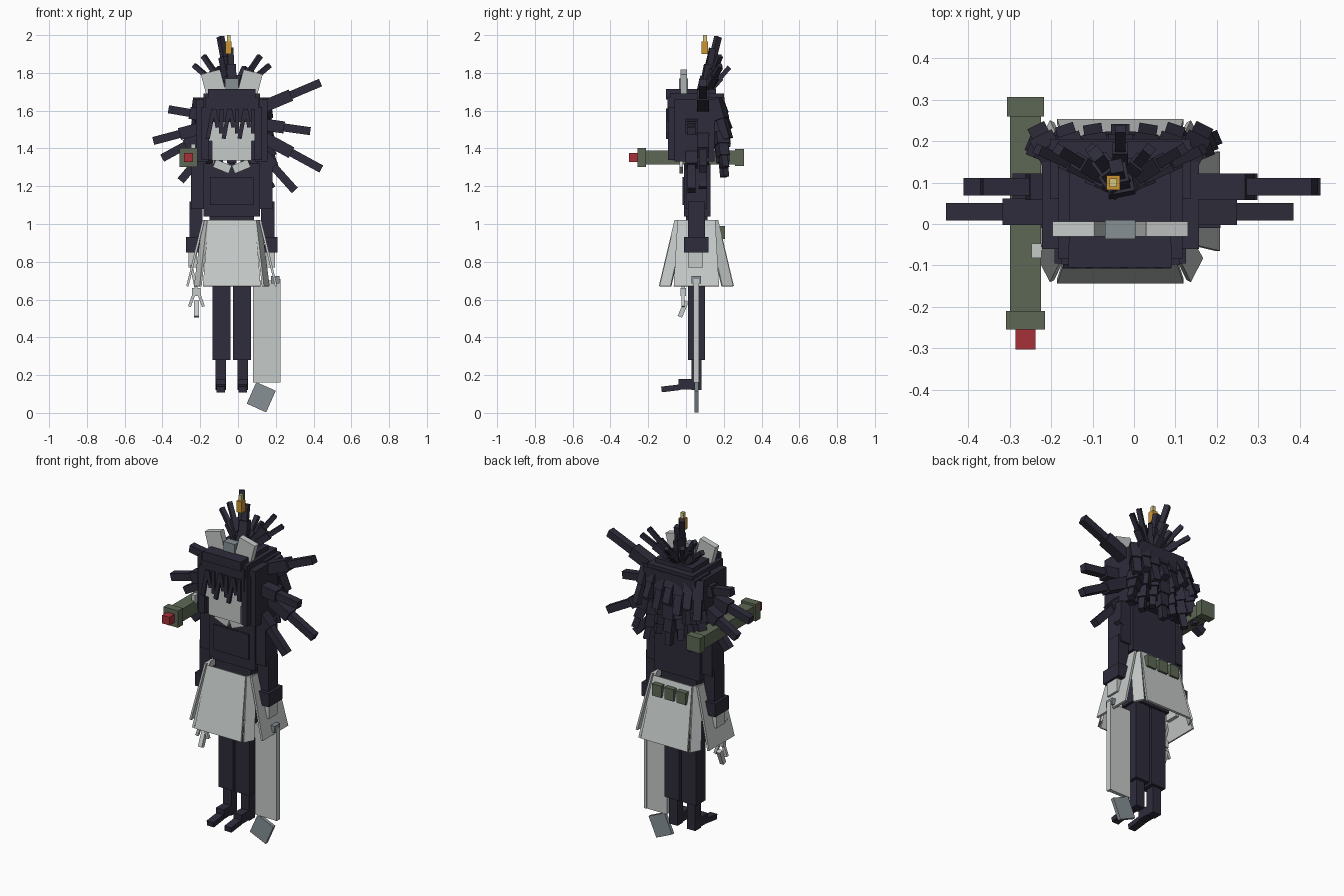
import bpy
from math import cos, radians, sin
from mathutils import Matrix, Vector

default_cube = bpy.data.objects.get("Cube")
if default_cube:
    bpy.data.objects.remove(default_cube)

MIDDLE = Vector((-.033, .055, 0))  # upright axis of the body
SIDES = {"left": 1, "right": -1}


def material(name, red, green, blue):
    colour = (red, green, blue, 1)
    made = bpy.data.materials.new(name)
    made.use_nodes = True
    made.diffuse_color = colour
    made.node_tree.nodes["Principled BSDF"].inputs["Base Color"].default_value = colour
    return made


NAVY = material("dark navy", .027, .025, .043)
LIGHT = material("light grey", .56, .59, .58)
STEEL = material("blue grey", .24, .28, .3)
OLIVE = material("olive green", .11, .14, .09)
RED = material("red", .38, .03, .04)
ORANGE = material("orange", .6, .3, .03)
YELLOW = material("pale yellow", .65, .55, .2)


def block(name, centre, size, colour, turn=None):
    """Box about a centre, optionally turned."""
    bpy.ops.mesh.primitive_cube_add(size=1)
    made = bpy.context.object
    made.name = name
    made.data.materials.append(colour)
    spin = turn.to_4x4() if turn else Matrix()
    made.data.transform(Matrix.Translation(centre) @ spin @ Matrix.Diagonal((*size, 1)))
    return made


def box(name, x, y, z, colour):
    """Upright box from its three ranges."""
    ranges = (x, y, z)
    centre = [(low + high) / 2 for low, high in ranges]
    return block(name, centre, [high - low for low, high in ranges], colour)


def core(name, width, y, z, colour):
    """Box centred across the body."""
    half = width / 2
    return box(name, (MIDDLE.x - half, MIDDLE.x + half), y, z, colour)


def pair(name, offset, width, y, z, colour):
    """Two boxes, one on each side of the body."""
    for side, sign in SIDES.items():
        x = MIDDLE.x + sign * offset
        box(f"{side}_{name}", (x - width / 2, x + width / 2), y, z, colour)


def tilt(degrees, axis='Y'):
    return Matrix.Rotation(radians(degrees), 3, axis)


def spike(name, start, reach, width, steps=3):
    """Lock of hair: bars that get thinner in steps."""
    start, reach = Vector(start), Vector(reach)
    turn = reach.to_track_quat('Z', 'Y').to_matrix()
    length = reach.length / steps
    for step in range(steps):
        thick = width * (1 - step / 4)
        centre = start + reach * (step + .5) / steps
        block(name, centre, (thick, thick, length), NAVY, turn)


def panel(name, corners):
    """Thin skirt plate from corners given about the body axis."""
    data = bpy.data.meshes.new(name)
    data.from_pydata([MIDDLE + Vector(corner) for corner in corners], [], [range(len(corners))])
    data.materials.append(LIGHT)
    made = bpy.data.objects.new(name, data)
    bpy.context.collection.objects.link(made)
    thickness = made.modifiers.new("thickness", 'SOLIDIFY')
    thickness.thickness = .012
    thickness.offset = 0


# Legs and feet
pair("thigh", .055, .095, (.01, .1), (.28, .75), NAVY)
pair("shin", .058, .055, (.03, .083), (.12, .3), NAVY)
pair("foot", .058, .052, (-.04, .04), (.125, .18), NAVY)
for side, sign in SIDES.items():
    toe = (MIDDLE.x + sign * .058, -.08, .13)
    block(f"{side}_toe", toe, (.045, .1, .03), NAVY, tilt(7, 'X'))

# Torso and arms
core("hips", .235, (0, .115), (.75, 1.06), NAVY)
core("torso", .3, (-.01, .13), (1.04, 1.32), NAVY)
core("chest_panel", .23, (-.018, 0), (1.1, 1.25), NAVY)
pair("upper_arm", .175, .08, (0, .11), (1.08, 1.33), NAVY)
pair("forearm", .19, .07, (.01, .1), (.9, 1.12), NAVY)
pair("cuff", .207, .07, (-.01, .12), (.85, .93), NAVY)
pair("hand", .207, .045, (.01, .09), (.77, .86), LIGHT)

# Skirt: flared plates on four sides and at the corners
WAIST, HEM = 1.02, .67
for face, depth in {"front": -1, "back": 1}.items():
    top, low = depth * .11, depth * .193
    panel(f"{face}_skirt", [(-.125, top, WAIST), (.125, top, WAIST), (.153, low, HEM), (-.153, low, HEM)])
    for side, sign in SIDES.items():
        panel(f"{face}_{side}_skirt_corner", [
            (sign * .125, top, WAIST), (sign * .15, top / 2, WAIST),
            (sign * .195, low * .7, HEM), (sign * .165, low, HEM)])
for side, sign in SIDES.items():
    top, low = sign * .15, sign * .235
    panel(f"{side}_skirt", [(top, -.1, WAIST), (top, .1, WAIST), (low, .12, HEM), (low, -.12, HEM)])

# Pouches on the back of the belt
for place in (-1, 0, 1):
    block("belt_pouch", (MIDDLE.x + place * .08, .18, .955), (.06, .055, .07), OLIVE)

# Broad blade at the left hip
box("blade", (.08, .225), (.044, .066), (.16, .7), LIGHT)
box("blade_back", (.21, .225), (.04, .07), (.16, .71), LIGHT)
box("blade_hilt", (.175, .22), (.03, .08), (.685, .725), STEEL)
block("blade_tip", (.123, .055, .083), (.113, .02, .125), STEEL, tilt(24))

# Trinket hanging at the right hip
hook = Vector((-.22, -.015, .64))
block("trinket_body", hook, (.045, .03, .04), LIGHT)
block("trinket_cord", hook + Vector((-.015, 0, .08)), (.015, .02, .13), LIGHT, tilt(-12))
block("trinket_tail", hook - Vector((0, 0, .09)), (.025, .025, .09), LIGHT, tilt(-23, 'X'))
for side, sign in SIDES.items():
    place = hook + Vector((sign * .02, 0, -.03))
    block(f"trinket_{side}_arm", place, (.016, .016, .1), LIGHT, tilt(-sign * 20))

# Head, face and collar
core("head", .255, (-.07, .14), (1.34, 1.69), NAVY)
core("upper_face", .245, (-.083, 0), (1.44, 1.62), LIGHT)
core("lower_face", .21, (-.08, 0), (1.335, 1.45), LIGHT)
for side, sign in SIDES.items():
    place = (MIDDLE.x + sign * .05, -.025, 1.305)
    block(f"{side}_collar", place, (.09, .02, .045), LIGHT, tilt(sign * -22))

# Hair mass and fringe
core("hair_cap", .3, (-.085, .2), (1.6, 1.69), NAVY)
core("hair_crown", .245, (-.055, .16), (1.66, 1.715), NAVY)
core("fringe_band", .25, (-.105, -.05), (1.66, 1.715), NAVY)
core("fringe", .285, (-.098, -.06), (1.54, 1.67), NAVY)
core("back_hair", .34, (.06, .205), (1.4, 1.67), NAVY)
pair("side_hair", .157, .065, (-.06, .15), (1.33, 1.66), NAVY)
pair("front_lock", .14, .038, (-.095, -.03), (1.34, 1.62), NAVY)
for lock in range(-4, 5):
    length = .1 + .03 * (lock % 3)
    place = (MIDDLE.x + lock * .028, -.1, 1.61 - length / 2)
    block("fringe_lock", place, (.022, .014, length), NAVY, tilt(lock % 3 * 11 - 11))

# Large side spikes: length and rise in radians, from the top down
FANS = {"left": [(.51, .4), (.42, -.14), (.54, -.5), (.5, -.84), (.42, -1.04)],
        "right": [(.34, .17), (.43, -.26), (.42, -.5), (.42, -.87)]}
for side, fan in FANS.items():
    for order, (length, rise) in enumerate(fan):
        depth = .03 if order % 2 else .09
        reach = (SIDES[side] * length * cos(rise), 0, length * sin(rise))
        spike(f"{side}_hair_spike", (MIDDLE.x, depth, 1.55), reach, .085)

# Back locks hanging in a jagged rim
for lock in range(-3, 4):
    x = MIDDLE.x + lock * .055
    uneven = .05 * (lock % 2)
    spike("back_lock", (x, .18, 1.48), (lock * .02, .025, uneven - .23), .07)
    spike("rear_tuft", (x, .16, 1.66), (lock * .01, .06, -.16 - uneven), .06, steps=2)

# Topknot fan, leaning back
crown = (MIDDLE.x, .09, 1.67)
for side, sign in SIDES.items():
    for out, rise in ((.2, .17), (.15, .22), (.07, .16)):
        spike(f"{side}_crown_spike", crown, (sign * out, .09, rise), .05)
spike("topknot", crown, (-.06, .08, .32), .06)
spike("topknot_core", crown, (-.01, .05, .26), .065)
spike("rear_crown_spike", crown, (0, .14, .16), .05)

# Hair ornament
ornament = Vector((-.05, .1, 1.933))
block("hair_ornament", ornament, (.033, .035, .067), ORANGE)
block("ornament_tip", ornament + Vector((0, 0, .047)), (.018, .02, .04), YELLOW)

# Headband
for side, sign in SIDES.items():
    place = (MIDDLE.x + sign * .097, -.012, 1.745)
    block(f"{side}_headband_frill", place, (.105, .036, .125), LIGHT, tilt(sign * 15))
core("headband_middle", .073, (-.036, .01), (1.69, 1.77), STEEL)

# Launcher carried at the right shoulder
barrel = Vector((-.262, .025, 1.352))
for name, along, size, colour in (
        ("tube", 0, (.075, .48, .075), OLIVE),
        ("muzzle", -.258, (.095, .045, .1), OLIVE),
        ("tail", .258, (.09, .047, .09), OLIVE),
        ("warhead", -.302, (.048, .052, .048), RED)):
    block(f"launcher_{name}", barrel + Vector((0, along, 0)), size, colour)
block("launcher_sight", barrel + Vector((.026, -.09, .05)), (.024, .035, .045), LIGHT)
